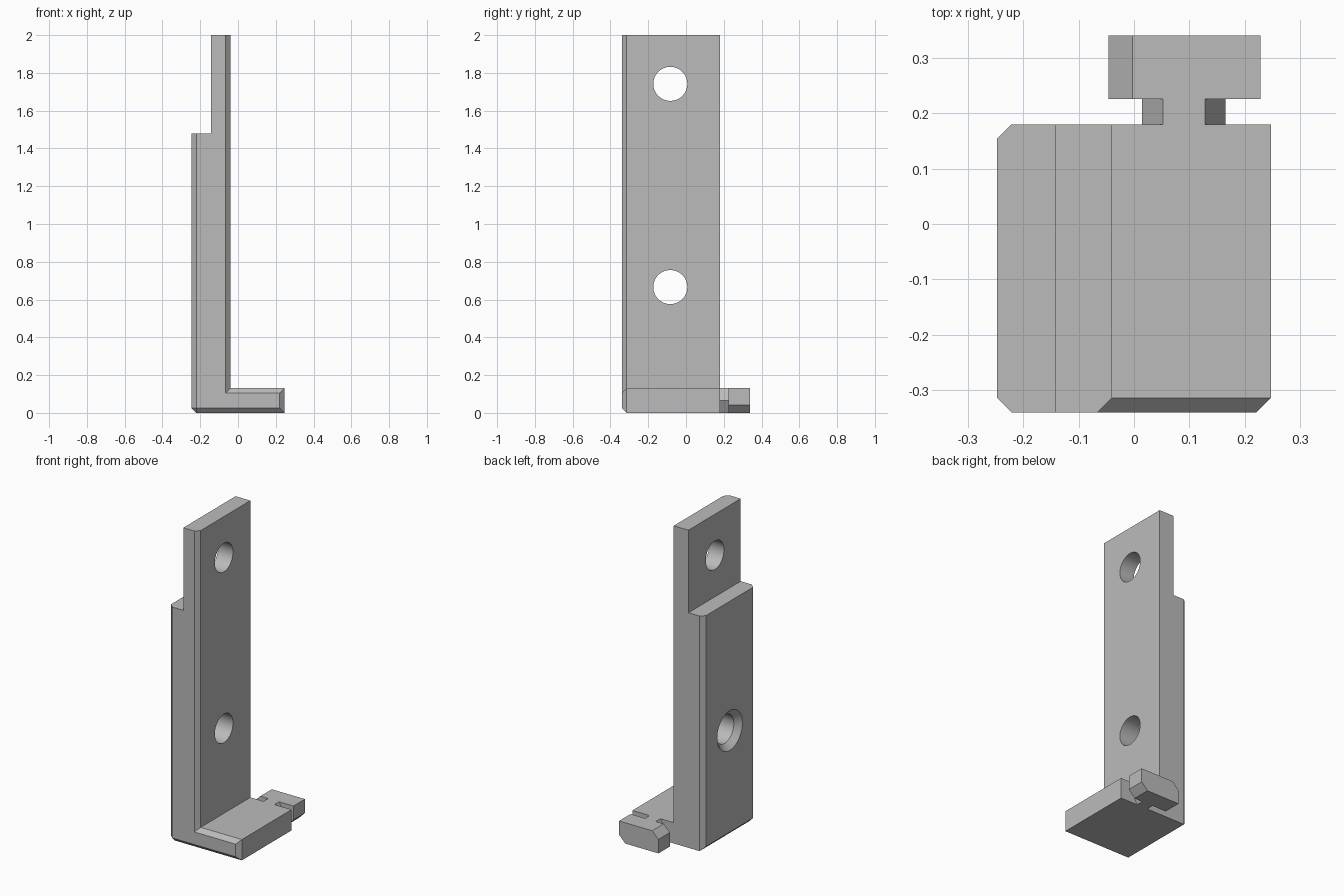
import bpy, bmesh, math
from mathutils import Vector

cube = bpy.data.objects.get("Cube")
if cube:
    bpy.data.objects.remove(cube, do_unlink=True)

grey = bpy.data.materials.new("plain grey")
grey.use_nodes = True
grey.diffuse_color = (0.5, 0.5, 0.5, 1)
grey.node_tree.nodes["Principled BSDF"].inputs["Base Color"].default_value = (0.5, 0.5, 0.5, 1)


def loft(name, sections):
    """Solid through matching (x, z) outlines, each given with its y."""
    bm = bmesh.new()
    rings = [[bm.verts.new((x, y, z)) for x, z in pts] for y, pts in sections]
    n = len(rings[0])
    for a, b in zip(rings, rings[1:]):
        for i in range(n):
            j = (i + 1) % n
            bm.faces.new((a[i], a[j], b[j], b[i]))
    bm.faces.new(rings[0])
    bm.faces.new(rings[-1][::-1])
    bmesh.ops.remove_doubles(bm, verts=bm.verts, dist=1e-4)
    bmesh.ops.dissolve_limit(bm, angle_limit=0.01, verts=bm.verts, edges=bm.edges)
    bmesh.ops.recalc_face_normals(bm, faces=bm.faces)
    mesh = bpy.data.meshes.new(name)
    bm.to_mesh(mesh)
    bm.free()
    mesh.materials.append(grey)
    obj = bpy.data.objects.new(name, mesh)
    bpy.context.collection.objects.link(obj)
    return obj


def cut_round(obj, x0, r0, x1, r1, y, z):
    """Cut a cylinder or cone running along x."""
    bpy.ops.mesh.primitive_cone_add(
        vertices=64, radius1=r0, radius2=r1, depth=x1 - x0,
        location=((x0 + x1) / 2, y, z), rotation=(0, math.pi / 2, 0))
    cutter = bpy.context.object
    cutter.data.materials.append(grey)
    mod = obj.modifiers.new("hole", "BOOLEAN")
    mod.operation, mod.solver, mod.object = "DIFFERENCE", "EXACT", cutter
    bpy.context.view_layer.objects.active = obj
    bpy.ops.object.modifier_apply(modifier=mod.name)
    bpy.data.objects.remove(cutter, do_unlink=True)


# Bracket: stepped upright with a foot, bevelled round the front
L, R = -0.247, 0.247          # outer sides
IN, OUT = -0.04, -0.143       # faces of the thin upper plate
FOOT, STEP, TOP = 0.131, 1.48, 2.0
C = 0.026                     # bevel width
FRONT, BACK = -0.34, 0.18

upper = [(IN, FOOT), (IN, TOP), (OUT, TOP), (OUT, STEP)]
full = [(L, C), (L + C, 0), (R, 0), (R, FOOT)] + upper + [(L, STEP)]
rear = [(L + C, 0), (L + C, 0), (R, 0), (R, FOOT)] + upper + [(L + C, STEP)]
face = [(L + C, C), (L + C, C), (R - C, C), (R - C, FOOT - C), (IN - C, FOOT - C),
        (IN - C, TOP), (OUT, TOP), (OUT, STEP), (L + C, STEP)]
bracket = loft("bracket", [(FRONT, face), (FRONT + C, full), (BACK - C, full), (BACK, rear)])

# Two bolt holes, the lower one countersunk on the outer side
HOLE_Y, HOLE_R = -0.083, 0.09
for z in (0.666, 1.742):
    cut_round(bracket, -0.4, HOLE_R, 0.1, HOLE_R, HOLE_Y, z)
cut_round(bracket, L - 0.035, HOLE_R + 0.07, L + 0.045, HOLE_R - 0.01, HOLE_Y, 0.666)

# Hexagonal neck behind the foot
NECK_X, NECK_R = 0.09, FOOT / math.sqrt(3)
hexagon = [(NECK_X + NECK_R * math.cos(i * math.pi / 3),
            FOOT / 2 + NECK_R * math.sin(i * math.pi / 3)) for i in range(6)]
neck = loft("neck", [(BACK, hexagon), (0.226, hexagon)])

# Locking head with two opposite corners cut off
HL, HR, K = -0.046, 0.228, 0.043
outline = [(HL, 0), (HR - K, 0), (HR, K), (HR, FOOT), (HL + K, FOOT), (HL, FOOT - K)]
head = loft("locking_head", [(0.226, outline), (0.34, outline)])

# Smooth hole walls, crisp edges elsewhere
for obj in (bracket, neck, head):
    bpy.ops.object.select_all(action="DESELECT")
    obj.select_set(True)
    bpy.context.view_layer.objects.active = obj
    bpy.ops.object.shade_smooth_by_angle(angle=math.radians(25))
